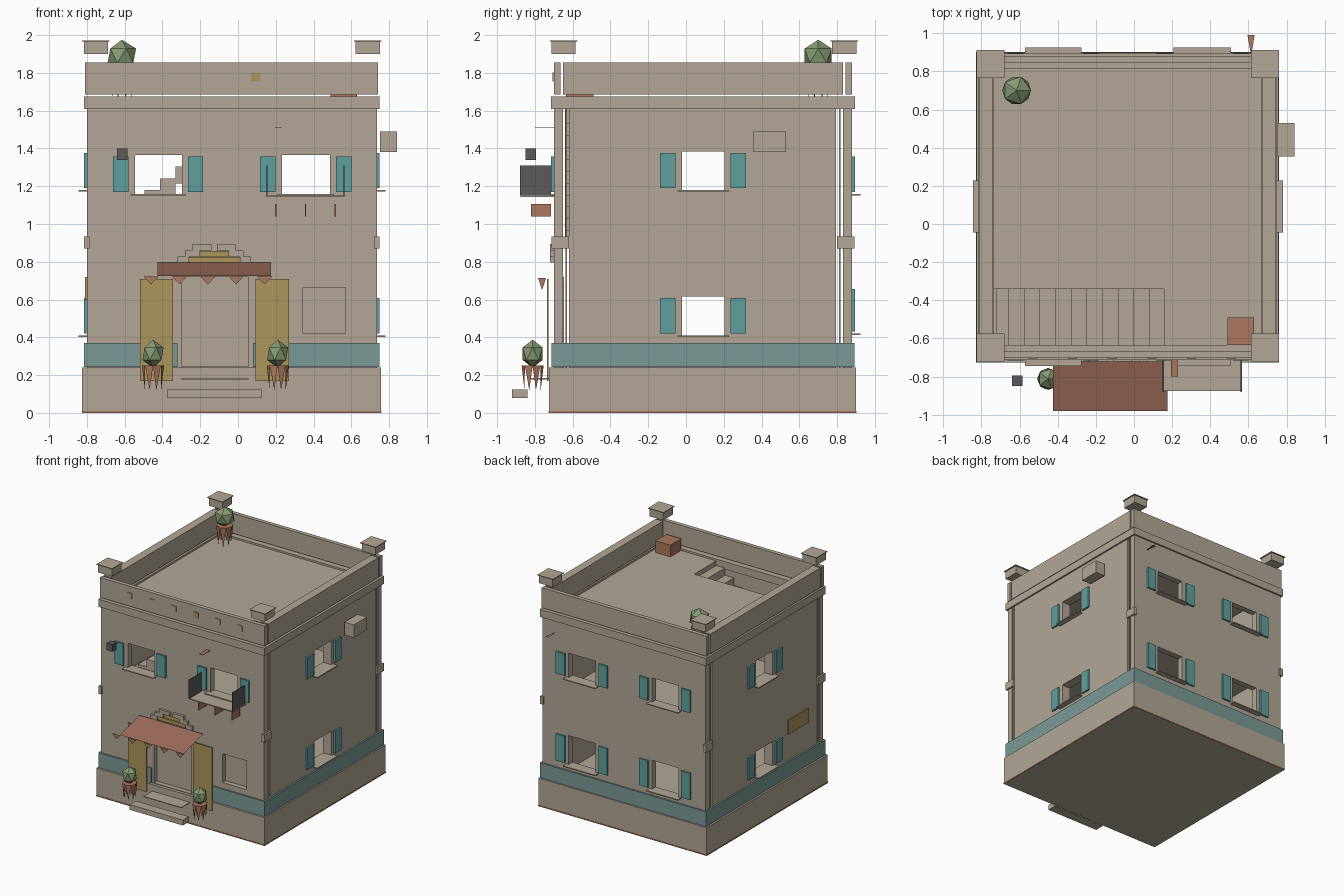
import bpy, bmesh, math
from mathutils import Vector

if "Cube" in bpy.data.objects:
    bpy.data.objects.remove(bpy.data.objects["Cube"])


def material(name, *rgb):
    linear = [((c / 255 + 0.055) / 1.055) ** 2.4 for c in rgb] + [1]
    mat = bpy.data.materials.new(name)
    mat.use_nodes = True
    mat.diffuse_color = linear
    mat.node_tree.nodes["Principled BSDF"].inputs["Base Color"].default_value = linear
    return mat


stone = material("sandstone", 178, 167, 151)
teal = material("teal_shutter", 95, 160, 158)
band_teal = material("pale_teal", 124, 154, 150)
ochre = material("ochre", 174, 150, 92)
clay = material("terracotta", 172, 119, 95)
cloth = material("awning_red", 156, 108, 90)
leaf = material("leaf_green", 134, 155, 115)
iron = material("dark_iron", 92, 90, 90)


def finish(name, bm, mat):
    mesh = bpy.data.meshes.new(name)
    bmesh.ops.recalc_face_normals(bm, faces=bm.faces)
    bm.to_mesh(mesh)
    bm.free()
    mesh.materials.append(mat)
    obj = bpy.data.objects.new(name, mesh)
    bpy.context.collection.objects.link(obj)
    return obj


def box(name, xs, ys, zs, mat=stone):
    bm = bmesh.new()
    bmesh.ops.create_cube(bm, size=1)
    for v in bm.verts:
        v.co = [r[0] if c < 0 else r[1] for c, r in zip(v.co, (xs, ys, zs))]
    return finish(name, bm, mat)


def sheet(name, points, mat):
    bm = bmesh.new()
    bm.faces.new([bm.verts.new(p) for p in points])
    return finish(name, bm, mat)


def around(center, half):
    return (center - half, center + half)


def cut(wall, holes):
    # Openings are (horizontal range, height range) through the thin wall axis
    for along, zs in holes:
        if wall.dimensions.x > wall.dimensions.y:
            cutter = box("cutter", along, (-2, 2), zs)
        else:
            cutter = box("cutter", (-2, 2), along, zs)
        cutter.hide_render = True
        mod = wall.modifiers.new("opening", 'BOOLEAN')
        mod.operation, mod.solver, mod.object = 'DIFFERENCE', 'EXACT', cutter
        bpy.context.view_layer.objects.active = wall
        bpy.ops.object.modifier_apply(modifier=mod.name)
        bpy.data.objects.remove(cutter)


# Overall faces of the shell
L, R, F, B = -0.80, 0.735, -0.70, 0.88
SIDE = (-0.62, 0.795)
LOW, HIGH = (0.42, 0.665), (1.16, 1.365)
COLS = [(-0.545, -0.297), (0.233, 0.487)]
SIDE_WIN = (-0.02, 0.205)
SIDE_Z = [(0.41, 0.615), (1.18, 1.385)]
DOOR = (-0.30, 0.055)
FRONT_LOW = (0.345, 0.57)


def ring(name, grow, thick, zs, mat=stone):
    x0, x1, y0, y1 = L - grow, R + grow, F - grow, B + grow
    for label, xs, ys in (("front", (x0, x1), (y0, y0 + thick)), ("back", (x0, x1), (y1 - thick, y1)),
                          ("right", (x0, x0 + thick), (y0, y1)), ("left", (x1 - thick, x1), (y0, y1))):
        box(label + "_" + name, xs, ys, zs, mat)


# Base and floors
box("base", (L - 0.025, R + 0.022), (F - 0.025, B + 0.02), (0, 0.24))
box("base_trim", (L - 0.027, R + 0.024), (F - 0.027, B + 0.022), (0.002, 0.011), clay)
box("upper_floor", (L + 0.06, R - 0.06), SIDE, (0.87, 0.94))

# Walls with openings
wall_z = (0.24, 1.62)
front = box("front_wall", (L, R), (F, F + 0.05), wall_z)
cut(front, [(c, HIGH) for c in COLS] + [(DOOR, (0.245, 0.72)), (FRONT_LOW, LOW)])
back = box("back_wall", (L, R), (B - 0.05, B), wall_z)
cut(back, [(c, z) for c in COLS for z in (LOW, HIGH)])
for name, xs in (("right_wall", (L, L + 0.08)), ("left_wall", (R - 0.08, R))):
    cut(box(name, xs, SIDE, wall_z), [(SIDE_WIN, z) for z in SIDE_Z])
box("door", DOOR, (F + 0.04, F + 0.055), (0.24, 0.72))
box("front_window_panel", FRONT_LOW, (F + 0.04, F + 0.055), LOW)

# Corner strips and collars
for x in (L, R):
    for y, d in ((F, 1), (B, -1)):
        box("corner_strip", around(x * 0.99, 0.006), around(y + d * 0.066, 0.005), wall_z)
        box("corner_collar", around(x, 0.014), sorted((y - d * 0.012, y + d * 0.08)), (0.87, 0.935))

# Painted band, broken at the door
band = (0.243, 0.37)
for name, xs, ys in (("front_band_a", (L - 0.014, -0.32), (F - 0.013, F)),
                     ("front_band_b", (0.08, R + 0.014), (F - 0.013, F)),
                     ("back_band", (L - 0.014, R + 0.014), (B, B + 0.013)),
                     ("right_band", (L - 0.014, L), (F - 0.013, B + 0.013)),
                     ("left_band", (R, R + 0.014), (F - 0.013, B + 0.013))):
    box(name, xs, ys, band, band_teal)

# Cornice, parapet and floating corner caps
ring("cornice", 0.014, 0.08, (1.61, 1.675))
top = (1.685, 1.855)
for y in (F, B - 0.035):
    box("parapet_end", (L - 0.01, R + 0.006), (y, y + 0.035), top)
for x in (L - 0.01, R - 0.064):
    box("parapet_side", (x, x + 0.07), (F + 0.05, B - 0.05), top)
for x in (-0.752, 0.687):
    for y in (-0.648, 0.838):
        box("corner_cap", around(x, 0.064), around(y, 0.064), (1.90, 1.97))
        box("cap_lid", around(x, 0.073), around(y, 0.073), (1.966, 1.972))

# Roof around the stair opening
roof = (1.61, 1.66)
box("roof_main", (L + 0.01, R - 0.01), (-0.34, B - 0.02), roof)
box("roof_corner", (0.16, R - 0.01), (F + 0.02, -0.34), roof)

# Stair climbing to the roof
STEPS = 11
for i in range(STEPS):
    x, z = -0.74 + i * 0.082, 0.99 + i * 0.063
    box("stair_step", (x, x + 0.082), (-0.64, -0.34), (z - 0.09, z))


# Shutters and sills; place() maps along-wall, outward and height ranges
def front_place(name, along, out, zs, mat):
    box(name, along, (F - out, F), zs, mat)


def back_place(name, along, out, zs, mat):
    box(name, along, (B, B + out), zs, mat)


def right_place(name, along, out, zs, mat):
    box(name, (L - out, L), along, zs, mat)


def left_place(name, along, out, zs, mat):
    box(name, (R, R + out), along, zs, mat)


def dress(place, along, zs):
    a, b = along
    for x in (a - 0.076, b + 0.072):
        place("shutter", around(x, 0.041), 0.015, (zs[0] + 0.01, zs[1] - 0.008), teal)
    place("sill", (a - 0.025, b + 0.022), 0.045, (zs[0] - 0.008, zs[0]), stone)


for col in COLS:
    dress(front_place, col, HIGH)
    dress(back_place, col, HIGH)
    dress(back_place, col, LOW)
for z in SIDE_Z:
    dress(right_place, SIDE_WIN, z)
    dress(left_place, SIDE_WIN, z)

# Entrance: panels, stepped pediment, steps
for xs in ((-0.52, -0.345), (0.092, 0.27)):
    box("door_panel", xs, (F - 0.037, F - 0.028), (0.17, 0.71), ochre)
for i in range(3):
    z, inset = 0.795 + i * 0.033, i * 0.04
    box("pediment_right", (-0.32 + inset, -0.26 + inset * 1.5), (F - 0.02, F), (z, z + 0.033))
    box("pediment_left", (0.01 - inset * 1.5, 0.07 - inset), (F - 0.02, F), (z, z + 0.033))
    if i < 2:
        box("pediment_fan", (-0.26 + inset, 0.01 - inset), (F - 0.01, F), (z, z + 0.03), ochre)
for xs in ((-0.24, -0.145), (-0.10, -0.01)):
    box("pediment_crown", xs, (F - 0.02, F), (0.861, 0.894))
box("entrance_step", (-0.375, 0.125), (-0.92, -0.84), (0.08, 0.125))
box("entrance_tread", DOOR, (-0.84, F), (0.178, 0.184))

# Awning with pennants
x0, x1 = -0.425, 0.175
sheet("awning", [(x0, -0.98, 0.725), (x1, -0.98, 0.725), (x1, -0.72, 0.795), (x0, -0.72, 0.795)], cloth)
for i in range(5):
    x = -0.46 + i * 0.15
    sheet("awning_tooth", [(x - 0.04, -0.98, 0.722), (x + 0.04, -0.98, 0.722), (x, -0.98, 0.68)], clay)
sheet("awning_side_tooth", [(-0.46, -0.783, 0.715), (-0.46, -0.741, 0.715), (-0.46, -0.762, 0.65)], clay)

# Balcony with side rails and brackets
box("balcony_slab", (0.15, 0.565), (-0.875, F), (1.142, 1.15))
for x in (0.153, 0.562):
    box("balcony_rail", around(x, 0.003), (-0.88, -0.715), (1.15, 1.31), iron)
for x in (0.20, 0.357, 0.515):
    box("balcony_bracket", around(x, 0.003), (-0.82, -0.715), (1.04, 1.105), clay)

# Parapet ornaments, one of them ochre
for i in range(6):
    x = -0.53 + i * 0.208
    box("parapet_tile", around(x, 0.024), (F - 0.006, F), (1.754, 1.802), ochre if i == 3 else stone)

# Fittings: lantern, vent box, plaque, spouts, crate
box("lantern", (-0.64, -0.585), (-0.85, -0.795), (1.34, 1.40), iron)
box("vent_unit", (0.753, 0.842), (0.355, 0.53), (1.38, 1.49))
box("wall_plaque", (L - 0.009, L), (-0.50, -0.22), (0.60, 0.72), ochre)
box("front_spout", (0.195, 0.23), (-0.80, F), (1.508, 1.512), clay)
sheet("back_spout", [(0.595, 0.99, 1.51), (0.632, 0.99, 1.51), (0.614, B, 1.51)], clay)
box("roof_crate", (0.49, 0.63), (-0.635, -0.49), (1.66, 1.76), clay)


# Potted shrubs: tapered pots of pointed staves
def potted_shrub(x, y, z, height, radius, crown, stretch):
    bm = bmesh.new()
    rim = [bm.verts.new((x + radius * math.cos(a), y + radius * math.sin(a), z + height))
           for a in (math.tau * k / 8 for k in range(8))]
    bm.faces.new(rim)
    for k in range(8):
        a = math.tau * (k + 0.5) / 8
        tip = bm.verts.new((x + 0.8 * radius * math.cos(a), y + 0.8 * radius * math.sin(a), z))
        bm.faces.new((rim[k], rim[(k + 1) % 8], tip))
    finish("shrub_pot", bm, clay)
    bm = bmesh.new()
    bmesh.ops.create_icosphere(bm, subdivisions=1, radius=crown)
    bmesh.ops.scale(bm, vec=(1, 1, stretch), verts=bm.verts)
    bmesh.ops.translate(bm, vec=(x, y, z + height + crown * stretch * 0.85), verts=bm.verts)
    finish("shrub", bm, leaf)


for x in (-0.45, 0.21):
    potted_shrub(x, -0.812, 0.12, 0.13, 0.058, 0.062, 1.2)
potted_shrub(-0.615, 0.70, 1.66, 0.16, 0.066, 0.084, 1)
